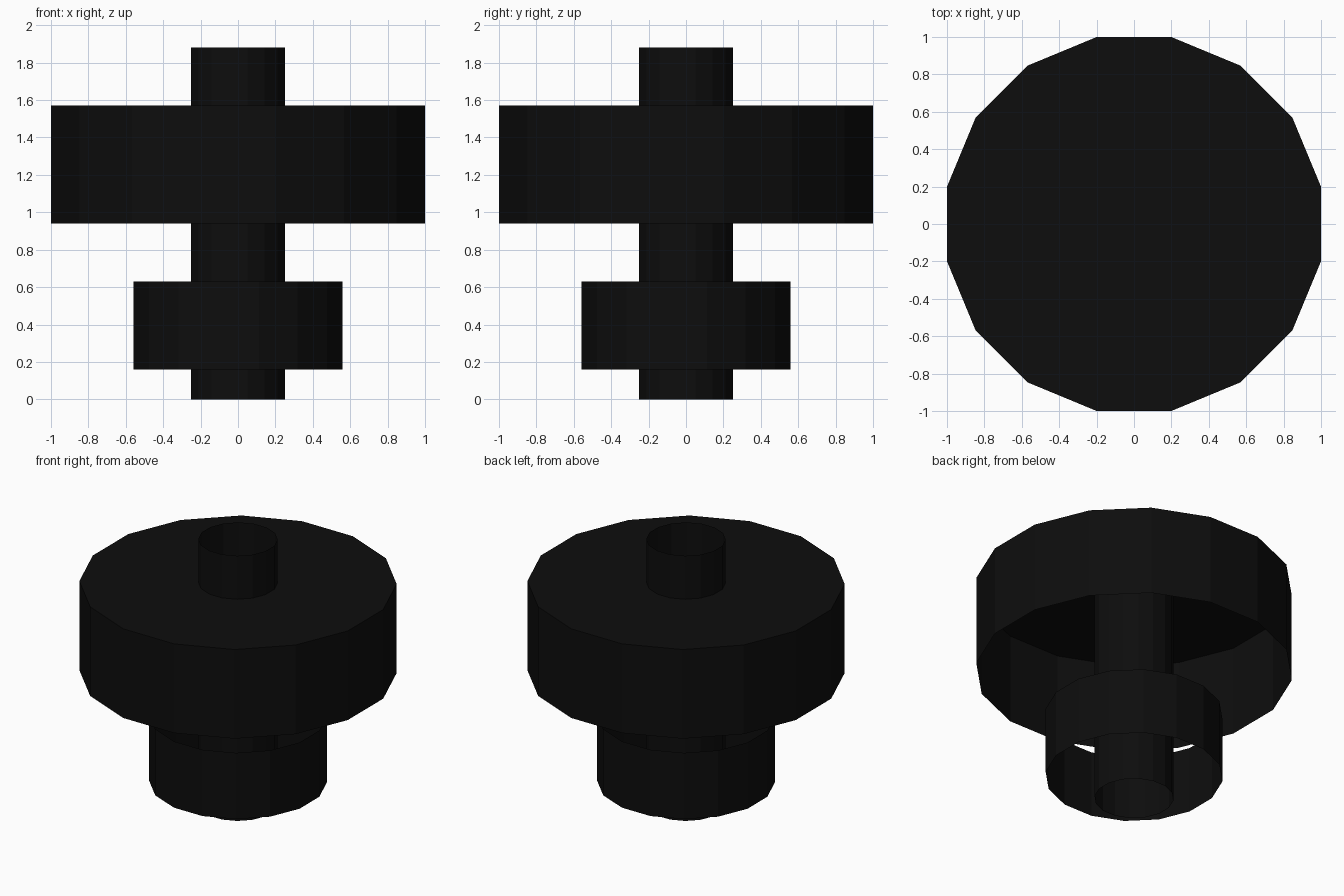
import bpy
import bmesh
import math

SIDES = 16

cube = bpy.data.objects.get("Cube")
if cube:
    bpy.data.objects.remove(cube, do_unlink=True)

black = bpy.data.materials.new("black")
black.use_nodes = True
colour = (0.004, 0.004, 0.004, 1)
black.diffuse_color = colour
black.node_tree.nodes["Principled BSDF"].inputs["Base Color"].default_value = colour


def tube(name, apothem, bottom, top, capped=False):
    """Thin open faceted tube with flats facing the axes, optionally closed on top."""
    bm = bmesh.new()
    radius = apothem / math.cos(math.pi / SIDES)
    rings = []
    for z in (bottom, top):
        ring = []
        for i in range(SIDES):
            a = (i + 0.5) * math.tau / SIDES
            ring.append(bm.verts.new((radius * math.cos(a), radius * math.sin(a), z)))
        rings.append(ring)
    low, high = rings
    for i in range(SIDES):
        j = (i + 1) % SIDES
        bm.faces.new((low[i], low[j], high[j], high[i]))
    if capped:
        bm.faces.new(high)
    mesh = bpy.data.meshes.new(name)
    bm.to_mesh(mesh)
    bm.free()
    mesh.materials.append(black)
    obj = bpy.data.objects.new(name, mesh)
    bpy.context.collection.objects.link(obj)
    return obj


# Central shaft, open at both ends
tube("shaft", 0.25, 0, 1.88)
# Wide drum, closed on top and hollow below
tube("drum", 1.0, 0.94, 1.572, capped=True)
# Lower collar, open at both ends
tube("collar", 0.56, 0.16, 0.63)
